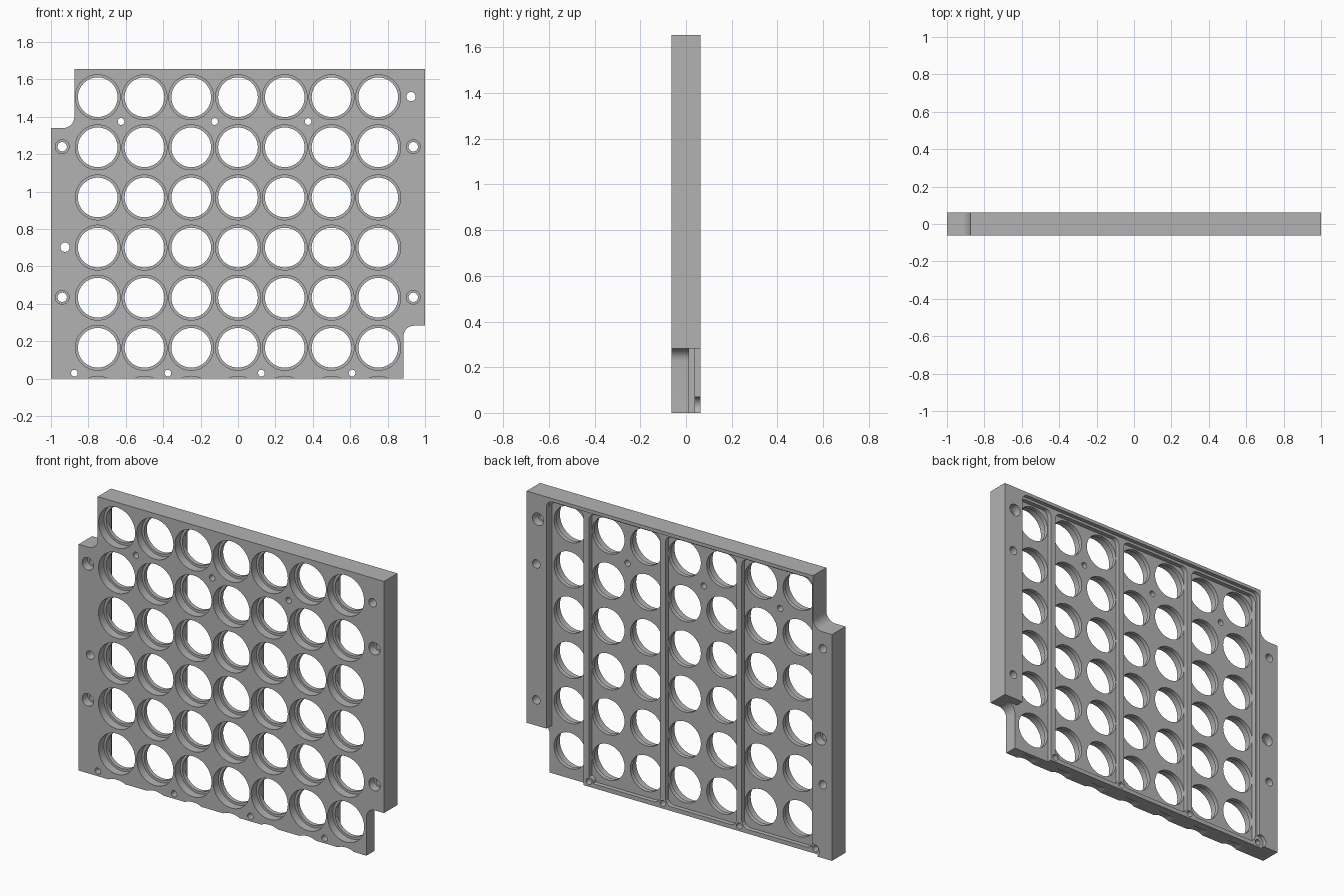
import bpy, bmesh, math
from mathutils import Vector

old = bpy.data.objects.get("Cube")
if old:
    bpy.data.objects.remove(old, do_unlink=True)

# Depth levels, front to back
FRONT, SEAT, FLOOR, RIB, BACK = -0.0625, -0.0125, 0.0125, 0.039, 0.0625
OUT = 0.1

grey = bpy.data.materials.new("grey")
grey.use_nodes = True
grey.diffuse_color = (0.45, 0.45, 0.45, 1)
grey.node_tree.nodes["Principled BSDF"].inputs["Base Color"].default_value = grey.diffuse_color


def outline(corners, steps=8):
    """Rounded polygon from (x, z, radius) corners with right angles."""
    pts = []
    for i, (x, z, r) in enumerate(corners):
        p = Vector((x, z))
        if not r:
            pts.append(p)
            continue
        a = (Vector(corners[i - 1][:2]) - p).normalized() * r
        b = (Vector(corners[(i + 1) % len(corners)][:2]) - p).normalized() * r
        for k in range(steps + 1):
            t = math.pi / 2 * k / steps
            pts.append(p + a * (1 - math.sin(t)) + b * (1 - math.cos(t)))
    return pts


def circle(x, z, r, n=48):
    return [Vector((x + r * math.cos(2 * math.pi * i / n), z + r * math.sin(2 * math.pi * i / n)))
            for i in range(n)]


def prisms(name, shapes):
    """One object made of outlines extruded in depth: (points, y0, y1)."""
    bm = bmesh.new()
    for pts, y0, y1 in shapes:
        face = bm.faces.new([bm.verts.new((p.x, y0, p.y)) for p in pts])
        ext = bmesh.ops.extrude_face_region(bm, geom=[face], use_keep_orig=True)
        moved = [v for v in ext["geom"] if isinstance(v, bmesh.types.BMVert)]
        bmesh.ops.translate(bm, vec=(0, y1 - y0, 0), verts=moved)
    bmesh.ops.recalc_face_normals(bm, faces=bm.faces)
    mesh = bpy.data.meshes.new(name)
    bm.to_mesh(mesh)
    bm.free()
    mesh.materials.append(grey)
    ob = bpy.data.objects.new(name, mesh)
    bpy.context.collection.objects.link(ob)
    return ob


def combine(target, shapes, operation="DIFFERENCE"):
    tool = prisms("cutter", shapes)
    tool.hide_render = True
    mod = target.modifiers.new("combine", "BOOLEAN")
    mod.operation, mod.solver, mod.object = operation, "EXACT", tool
    bpy.context.view_layer.objects.active = target
    bpy.ops.object.modifier_apply(modifier=mod.name)
    bpy.data.objects.remove(tool, do_unlink=True)


# Plate with two filleted corner notches
plate = prisms("grid_plate", [(outline([
    (-1, 0, 0), (0.885, 0, 0), (0.885, 0.283, 0.055), (1, 0.283, 0), (1, 1.655, 0),
    (-0.875, 1.655, 0), (-0.875, 1.34, 0.06), (-1, 1.34, 0)]), FRONT, BACK)])

# Shallow back recess, open at the bottom and beside the lower notch
combine(plate, [(outline([
    (-0.87, -OUT, 0), (1.1, -OUT, 0), (1.1, 0.283, 0), (0.87, 0.283, 0),
    (0.87, 1.635, 0.04), (-0.87, 1.635, 0.04)]), RIB, OUT)])

# Deep compartments between the vertical ribs
ribs = [-0.375, 0.125, 0.625]
half = 0.0175
edges = [-0.857 - half] + ribs
pockets = []
for a, b in zip(edges, edges[1:]):
    x0, x1 = a + half, b - half
    pockets.append((outline([(x0, 0.025, 0.04), (x1, 0.025, 0.04),
                             (x1, 1.62, 0.04), (x0, 1.62, 0.04)]), FLOOR, OUT))
x0 = ribs[-1] + half
pockets.append((outline([(x0, -OUT, 0), (1.1, -OUT, 0), (1.1, 0.283, 0), (0.87, 0.283, 0),
                         (0.87, 1.62, 0.04), (x0, 1.62, 0.04)]), FLOOR, OUT))
combine(plate, pockets)

# Screw bosses along the bottom edge
low_screws = [(x, 0.03) for x in (-0.875, -0.375, 0.125, 0.61)]
combine(plate, [(circle(x, z, 0.029, 24), 0, RIB) for x, z in low_screws[1:]], "UNION")

# Through holes
columns = [0.25 * i for i in range(-3, 4)]
rows = [0.165 + 0.268 * i for i in range(6)]
front_bolts = [(x, z) for x in (-0.94, 0.937) for z in (0.435, 1.24)]
back_bolts = [(0.925, 1.508), (-0.925, 0.703)]
small = low_screws + [(x, 1.375) for x in (-0.625, -0.125, 0.375)]
holes = [(circle(x, z, 0.106), -OUT, OUT) for x in columns for z in rows]
holes += [(circle(x, z, 0.025, 24), -OUT, OUT) for x, z in front_bolts + back_bolts]
holes += [(circle(x, z, 0.018, 24), -OUT, OUT) for x, z in small]
combine(plate, holes)

# Counterbores, with bottom scallops from one further row
bores = [(circle(x, z, 0.12), -OUT, SEAT) for x in columns for z in [-0.107] + rows]
bores += [(circle(x, z, 0.037, 24), -OUT, SEAT) for x, z in front_bolts]
bores += [(circle(x, z, 0.037, 24), FLOOR, OUT) for x, z in back_bolts]
bores.append((circle(*low_screws[0], 0.04, 24), RIB, OUT))
combine(plate, bores)

bpy.ops.object.select_all(action="DESELECT")
plate.select_set(True)
bpy.context.view_layer.objects.active = plate
bpy.ops.object.shade_smooth_by_angle(angle=math.radians(30))
